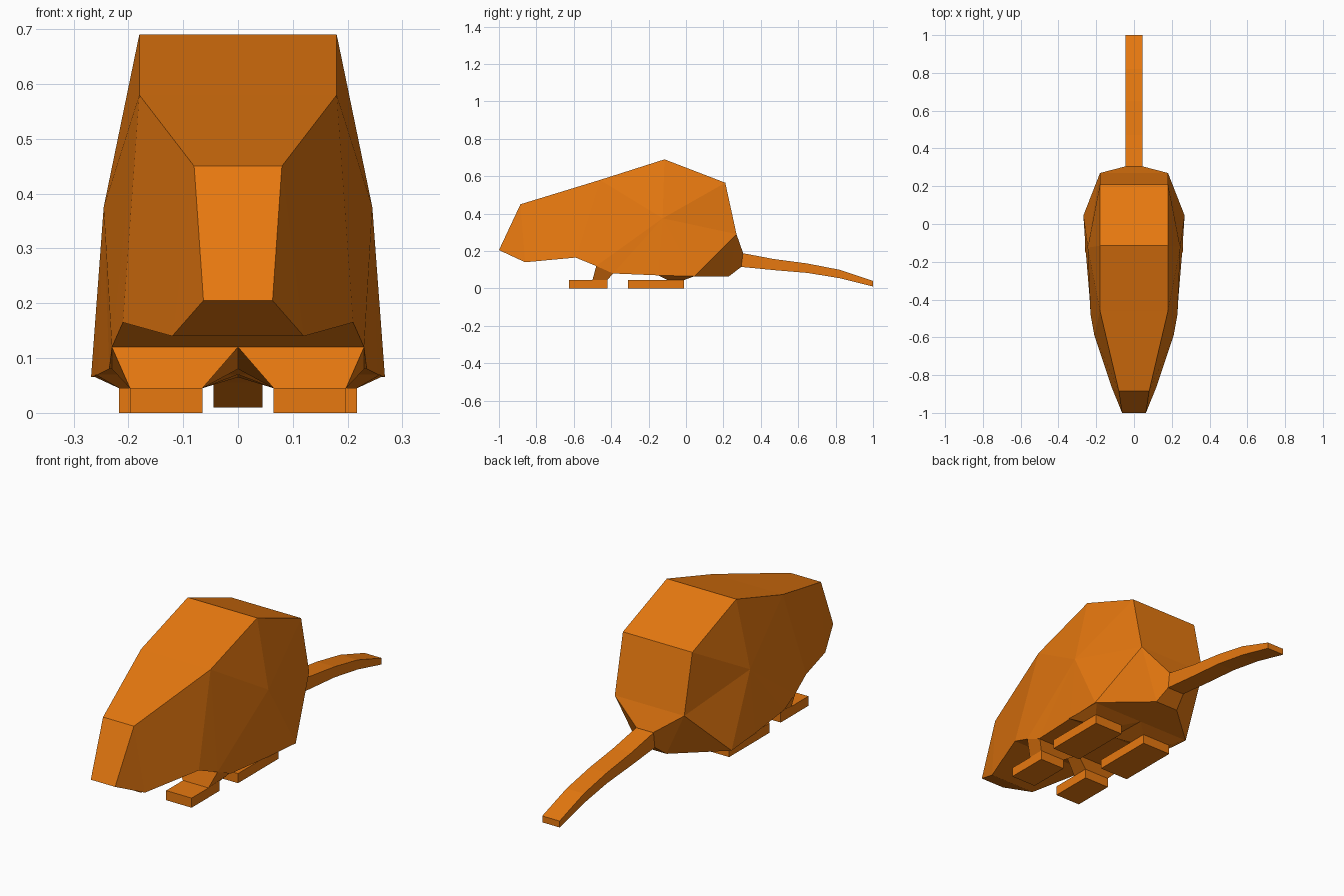
import bpy, bmesh

if "Cube" in bpy.data.objects:
    bpy.data.objects.remove(bpy.data.objects["Cube"])

mat = bpy.data.materials.new("orange")
mat.diffuse_color = (0.8, 0.19, 0.005, 1)
mat.use_nodes = True
mat.node_tree.nodes["Principled BSDF"].inputs["Base Color"].default_value = mat.diffuse_color


def finish(name, bm):
    bmesh.ops.recalc_face_normals(bm, faces=bm.faces)
    me = bpy.data.meshes.new(name)
    bm.to_mesh(me)
    bm.free()
    me.materials.append(mat)
    ob = bpy.data.objects.new(name, me)
    bpy.context.collection.objects.link(ob)
    return ob


def loft(name, rings):
    """Skin a row of four-cornered rings and cap both ends."""
    bm = bmesh.new()
    vs = [[bm.verts.new(p) for p in r] for r in rings]
    for a, b in zip(vs, vs[1:]):
        for i in range(4):
            j = (i + 1) % 4
            bm.faces.new((a[i], a[j], b[j], b[i]))
    bm.faces.new(vs[0])
    bm.faces.new(vs[-1])
    return finish(name, bm)


# Body: one side's outline, running from the nose over the back and under the belly
outline = [
    (0.08, -0.885, 0.45), (0.18, -0.46, 0.58), (0.18, -0.115, 0.69),    # 0-2 nose, brow, back
    (0.18, 0.21, 0.565), (0.18, 0.27, 0.29), (0.045, 0.305, 0.19),      # 3-5 rump
    (0.045, 0.295, 0.115), (0.06, 0.23, 0.065), (0.268, 0.045, 0.065),  # 6-8 rear underside
    (0.255, -0.15, 0.07), (0.235, -0.39, 0.08), (0.23, -0.48, 0.12),    # 9-11 belly
    (0.21, -0.59, 0.165), (0.12, -0.86, 0.14), (0.063, -1.0, 0.205),    # 12-14 cheek, chin, snout
]
flank = (0.245, -0.125, 0.375)                                          # 15
side_faces = [(0, 14, 13), (0, 13, 12, 1), (1, 12, 11), (1, 11, 15), (1, 15, 2),
              (2, 15, 3), (3, 15, 4), (15, 8, 4), (15, 9, 8), (15, 10, 9),
              (15, 11, 10), (4, 8, 7), (4, 7, 6, 5)]
bm = bmesh.new()
sides = [[bm.verts.new((s * x, y, z)) for x, y, z in outline + [flank]] for s in (1, -1)]
for side in sides:
    for f in side_faces:
        bm.faces.new([side[i] for i in f])
n = len(outline)
for i in range(n):
    j = (i + 1) % n
    bm.faces.new((sides[0][i], sides[0][j], sides[1][j], sides[1][i]))
finish("body", bm)

# Tail: square section following a drooping line (y, bottom, top)
tail = [(0.295, 0.115, 0.19), (0.47, 0.098, 0.157), (0.65, 0.083, 0.133),
        (0.82, 0.055, 0.1), (1.0, 0.01, 0.04)]
w = 0.045
loft("tail", [[(-w, y, lo), (w, y, lo), (w, y, hi), (-w, y, hi)] for y, lo, hi in tail])


def rect(x0, x1, y0, y1, z0, z1):
    return [(x0, y0, z0), (x1, y0, z0), (x1, y1, z1), (x0, y1, z1)]


# Legs and flat feet: leg top, leg bottom on the foot, foot slab
H = 0.045
parts = {
    "front": (rect(0, 0.23, -0.48, -0.39, 0.12, 0.08),
              rect(0.065, 0.197, -0.5, -0.42, H, H), (0.065, 0.197, -0.625, -0.42)),
    "hind": (rect(0, 0.26, -0.15, 0.045, 0.07, 0.065),
             rect(0.065, 0.217, -0.1, -0.01, H, H), (0.065, 0.217, -0.31, -0.01)),
}
for name, (top, bottom, foot) in parts.items():
    pieces = {"leg": [bottom, top],
              "foot": [rect(*foot, 0, 0), rect(*foot, H, H)]}
    for kind, rings in pieces.items():
        for side, s in (("right", 1), ("left", -1)):
            loft(f"{name}_{kind}_{side}", [[(s * x, y, z) for x, y, z in r] for r in rings])
